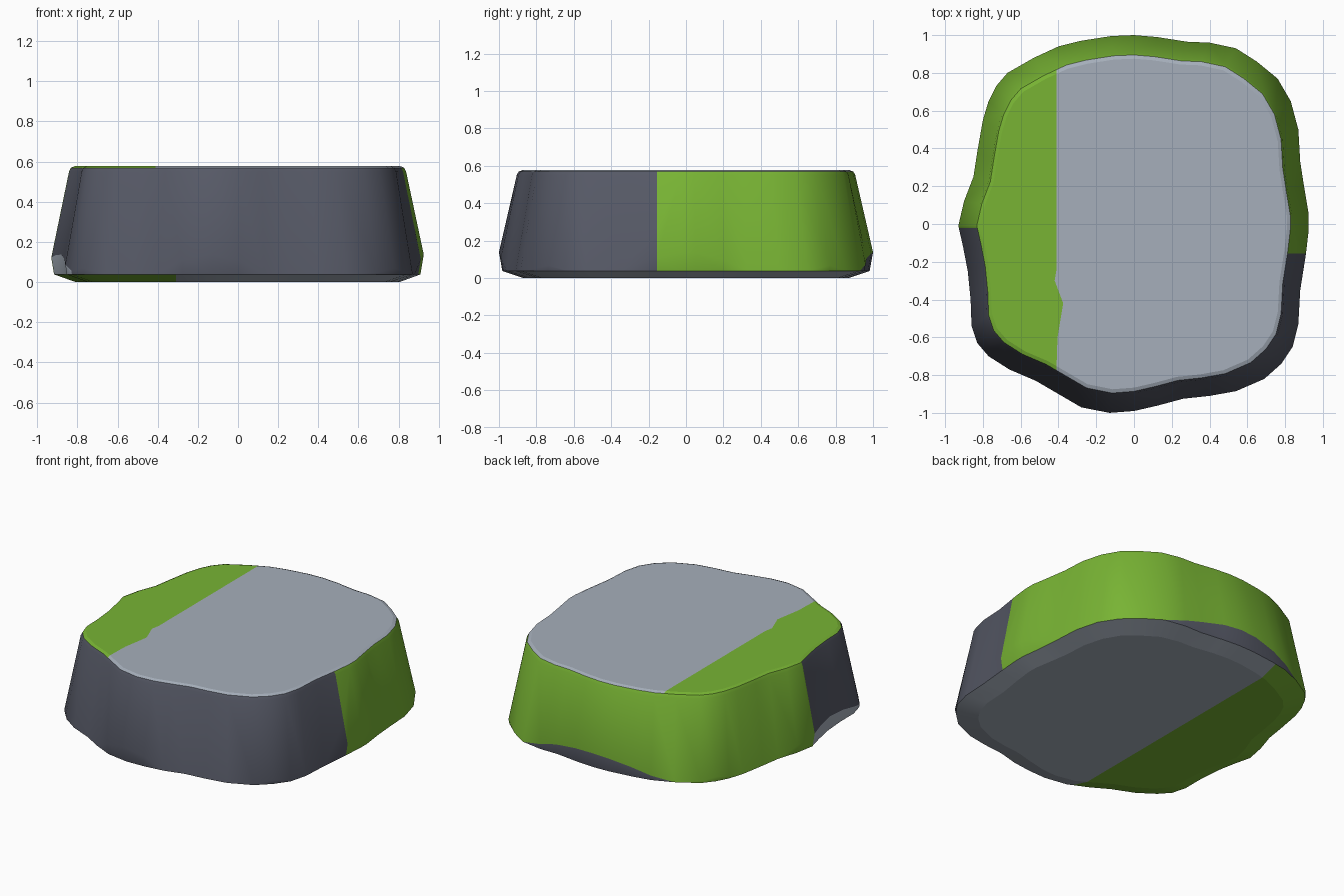
import bpy, bmesh, math

if "Cube" in bpy.data.objects:
    bpy.data.objects.remove(bpy.data.objects["Cube"])

# Colours
def mat(name, rgb):
    m = bpy.data.materials.new(name)
    m.diffuse_color = (*rgb, 1)
    m.use_nodes = True
    m.node_tree.nodes["Principled BSDF"].inputs["Base Color"].default_value = m.diffuse_color
    return m

MATS = [mat("grass_green", (0.188, 0.456, 0.034)),
        mat("light_grey", (0.381, 0.429, 0.497)),
        mat("dark_grey", (0.093, 0.100, 0.133))]
GREEN, LIGHT, DARK = 0, 1, 2

# Widest outline of the slab, clockwise from the left
OUT = [(-.93, -.01), (-.90, .12), (-.85, .25), (-.83, .38), (-.80, .55), (-.77, .65),
       (-.73, .73), (-.67, .80), (-.53, .88), (-.40, .94), (-.28, .97), (-.12, .995),
       (0, 1), (.12, .99), (.28, .965), (.40, .96), (.54, .93), (.65, .86), (.76, .77),
       (.83, .65), (.87, .50), (.88, .33), (.90, .20), (.925, .05), (.925, -.03),
       (.91, -.16), (.88, -.35), (.87, -.53), (.84, -.65), (.78, -.74), (.69, -.82),
       (.54, -.885), (.40, -.91), (.26, -.925), (.13, -.96), (0, -.99), (-.13, -1),
       (-.28, -.97), (-.40, -.90), (-.52, -.83), (-.66, -.77), (-.77, -.70),
       (-.83, -.63), (-.86, -.54), (-.865, -.40), (-.88, -.25), (-.905, -.12)]
# Undercut patches low on the wall: angle, half width, height
BULGES = [(90, 28, .10), (192, 28, .10), (0, 20, .10), (262, 15, .10),
          (45, 7, .03), (135, 7, .03), (222, 7, .03), (316, 7, .03)]

def undercut(x, y):
    a = math.degrees(math.atan2(y, x))
    h = 0
    for c, w, top in BULGES:
        d = abs((a - c + 180) % 360 - 180)
        h = max(h, top * (1 - (d / w) ** 2))
    return h

bm = bmesh.new()
def ring(scales, heights):
    return [bm.verts.new((x * s, y * s, z)) for (x, y), s, z in zip(OUT, scales, heights)]

n = len(OUT)
cuts = [undercut(*p) for p in OUT]
rings = [ring([.87] * n, [0] * n),
         ring([1 - .18 * h for h in cuts], [.038] * n)]
upper = ring([1] * n, [.038 + h for h in cuts])
for i, h in enumerate(cuts):
    if h < .002:                       # no undercut here: share the lower vertex
        bm.verts.remove(upper[i])
        upper[i] = rings[1][i]
rings.append(upper)
for s, z in [(.905, .55), (.895, .569), (.875, .577)]:
    rings.append(ring([s] * n, [z] * n))

# Zones, kept in material_index: 0 underside, 1 undercut, 2 wall, 3 top
def face(verts, zone):
    vs = list(dict.fromkeys(verts))
    if len(vs) > 2:
        bm.faces.new(vs).material_index = zone

for k, zone in enumerate([0, 1, 2, 2, 3]):
    for i in range(n):
        j = (i + 1) % n
        face([rings[k][i], rings[k + 1][i], rings[k + 1][j], rings[k][j]], zone)
face(rings[0], 0)
face(rings[-1], 3)

# Cut the colour borders into the surface
def cut(test, co, no):
    fs = [f for f in bm.faces if test(f)]
    geom = set(fs) | {e for f in fs for e in f.edges} | {v for f in fs for v in f.verts}
    bmesh.ops.bisect_plane(bm, geom=list(geom), dist=1e-5, plane_co=co, plane_no=no)

def side(f):
    return f.material_index in (1, 2)

LEFT_Y, RIGHT_Y, TOP_X, BASE_X = -.02, -.155, -.41, -.31
cut(lambda f: side(f) and f.calc_center_median().x < -.5, (0, LEFT_Y, 0), (0, 1, 0))
cut(lambda f: side(f) and f.calc_center_median().x > .5, (0, RIGHT_Y, 0), (0, 1, 0))
cut(lambda f: f.material_index == 3, (TOP_X, 0, 0), (1, 0, 0))
cut(lambda f: f.material_index == 0, (BASE_X, 0, 0), (1, 0, 0))

# Colour each zone by position
for f in bm.faces:
    c, zone = f.calc_center_median(), f.material_index
    if zone == 3:
        f.material_index = GREEN if c.x < TOP_X else LIGHT
    elif zone == 0:
        f.material_index = GREEN if c.x < BASE_X else LIGHT
    else:
        green = c.y > (LEFT_Y if c.x < 0 else RIGHT_Y)
        f.material_index = GREEN if green else DARK
        if zone == 1:
            if c.y > .85 and -.5 < c.x < .55:
                f.material_index = DARK
            elif c.x < -.8 and not green:
                f.material_index = LIGHT

# Small notch in the border on the top
edge = max((e for e in bm.edges if all(abs(v.co.x - TOP_X) < 1e-3 and v.co.z > .57 for v in e.verts)),
           key=lambda e: e.calc_length())
start, end = sorted(edge.verts, key=lambda v: -v.co.y)
for x, y in [(-.41, -.24), (-.42, -.30), (-.375, -.42), (-.405, -.60)]:
    v = bmesh.utils.edge_split(edge, start, .5)[1]
    v.co = (x, y, start.co.z)
    edge = next(e for e in v.link_edges if e.other_vert(v) is end)
    start = v

bmesh.ops.recalc_face_normals(bm, faces=bm.faces)
me = bpy.data.meshes.new("stone_slab")
bm.to_mesh(me)
bm.free()
for m in MATS:
    me.materials.append(m)
slab = bpy.data.objects.new("stone_slab", me)
bpy.context.collection.objects.link(slab)
bpy.context.view_layer.objects.active = slab
slab.select_set(True)
bpy.ops.object.shade_smooth_by_angle(angle=math.radians(32))
for p in me.polygons:                  # keep the big caps flat
    if p.area > .2:
        p.use_smooth = False
